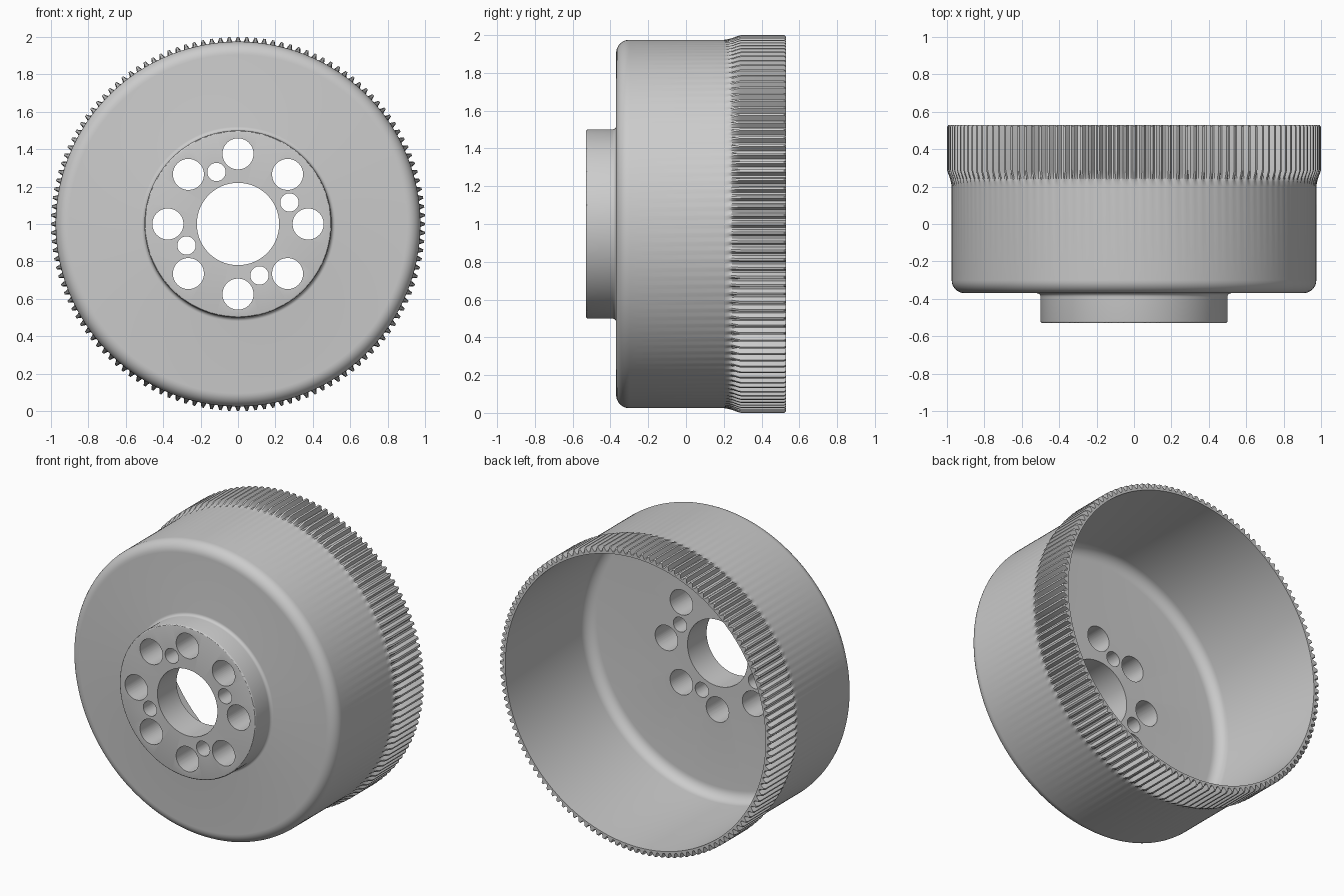
import bpy, bmesh
from math import sin, cos, pi, radians
from mathutils import Matrix, Vector

if "Cube" in bpy.data.objects:
    bpy.data.objects.remove(bpy.data.objects["Cube"])

TEETH = 132
SEG = TEETH * 4


def arc(r, y, rad, a0, a1, n=6):
    """Fillet points (tip radius, root radius, y) about a centre in the r-y plane."""
    pts = []
    for i in range(n + 1):
        a = radians(a0 + (a1 - a0) * i / n)
        p = r + rad * cos(a)
        pts.append((p, p, y + rad * sin(a)))
    return pts


def plain(r, y):
    return [(r, r, y)]


# Closed cross-section: bore, hub, front face, outer wall, toothed rim, inside
profile = (
    plain(0.22, -0.53)
    + arc(0.49, -0.52, 0.01, -90, 0, 3)
    + arc(0.52, -0.39, 0.02, 180, 90, 5)
    + arc(0.905, -0.30, 0.07, -90, 0, 8)
    + plain(0.975, 0.20)
    + [(0.979, 0.975, 0.225), (0.986, 0.972, 0.25), (0.996, 0.970, 0.275),
       (1.0, 0.970, 0.29), (1.0, 0.970, 0.52), (0.992, 0.968, 0.53)]
    + plain(0.955, 0.53)
    + arc(0.885, -0.26, 0.07, 0, -90, 8)
    + plain(0.22, -0.33)
)

# Toothed drum as one revolved solid
bm = bmesh.new()
rings = []
for tip, root, y in profile:
    ring = []
    for i in range(SEG):
        a = 2 * pi * (i - 0.5) / SEG
        r = tip if i % 4 < 2 else root
        ring.append(bm.verts.new((r * cos(a), y, 1 + r * sin(a))))
    rings.append(ring)
for k, ring in enumerate(rings):
    nxt = rings[(k + 1) % len(rings)]
    for i in range(SEG):
        j = (i + 1) % SEG
        bm.faces.new((ring[i], ring[j], nxt[j], nxt[i]))
bmesh.ops.recalc_face_normals(bm, faces=bm.faces)
mesh = bpy.data.meshes.new("toothed_drum")
bm.to_mesh(mesh)
bm.free()
drum = bpy.data.objects.new("toothed_drum", mesh)
bpy.context.collection.objects.link(drum)

# Bolt holes and small dowel holes
holes = [(0.375 * cos(k * pi / 4), 0.375 * sin(k * pi / 4), 0.083) for k in range(8)]
holes += [(x, z, 0.049) for x, z in
          ((-0.115, 0.278), (0.275, 0.115), (-0.275, -0.115), (0.115, -0.275))]
bm = bmesh.new()
for x, z, r in holes:
    m = Matrix.Translation(Vector((x, -0.43, 1 + z))) @ Matrix.Rotation(pi / 2, 4, 'X')
    bmesh.ops.create_cone(bm, cap_ends=True, segments=48, radius1=r, radius2=r,
                          depth=0.4, matrix=m)
cut_mesh = bpy.data.meshes.new("hole_cutter")
bm.to_mesh(cut_mesh)
bm.free()
cutter = bpy.data.objects.new("hole_cutter", cut_mesh)
cutter.hide_render = True
bpy.context.collection.objects.link(cutter)

mod = drum.modifiers.new("holes", 'BOOLEAN')
mod.operation = 'DIFFERENCE'
mod.solver = 'EXACT'
mod.object = cutter
bpy.context.view_layer.objects.active = drum
drum.select_set(True)
bpy.ops.object.modifier_apply(modifier=mod.name)
bpy.data.objects.remove(cutter)

# Smooth shading with crisp tooth and hole edges
bpy.ops.object.shade_smooth_by_angle(angle=radians(30))
